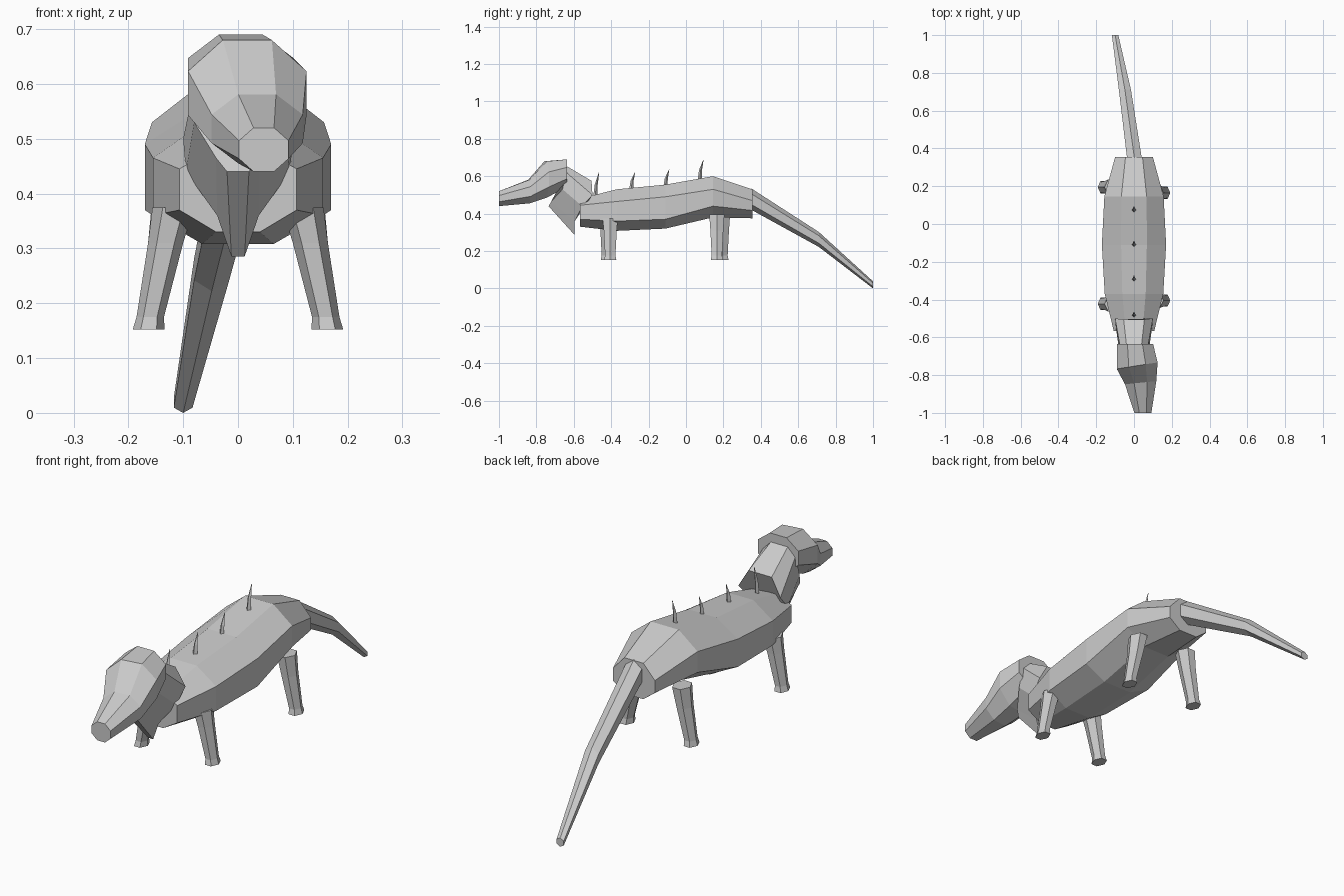
import bpy, bmesh
from math import cos, sin, pi

cube = bpy.data.objects.get("Cube")
if cube:
    bpy.data.objects.remove(cube)

GREY = (0.6, 0.6, 0.6, 1)
mat = bpy.data.materials.new("plain grey")
mat.use_nodes = True
mat.diffuse_color = GREY
bsdf = mat.node_tree.nodes["Principled BSDF"]
bsdf.inputs["Base Color"].default_value = GREY
bsdf.inputs["Roughness"].default_value = 0.8


def loft(name, rings):
    """Skin a list of equal rings of points and cap both ends."""
    bm = bmesh.new()
    rows = [[bm.verts.new(p) for p in ring] for ring in rings]
    n = len(rows[0])
    for a, b in zip(rows, rows[1:]):
        for i in range(n):
            j = (i + 1) % n
            bm.faces.new((a[i], a[j], b[j], b[i]))
    bm.faces.new(rows[0])
    bm.faces.new(rows[-1])
    bmesh.ops.recalc_face_normals(bm, faces=bm.faces)
    mesh = bpy.data.meshes.new(name)
    bm.to_mesh(mesh)
    bm.free()
    mesh.materials.append(mat)
    obj = bpy.data.objects.new(name, mesh)
    bpy.context.collection.objects.link(obj)
    return obj


def mirrored(half):
    """Close a right-hand outline by reflecting it across x = 0."""
    return half + [(-x, y, z) for x, y, z in reversed(half)]


def upright(n, cx, y, cz, w, h, turn=0.0, skew=0.0):
    """Ring facing along y, with optional yaw skew."""
    ring = []
    for i in range(n):
        a = 2 * pi * i / n + turn
        ring.append((cx + w * cos(a), y + skew * w * cos(a), cz + h * sin(a)))
    return ring


def level(n, cx, cy, z, rx, ry):
    """Ring lying flat at height z."""
    return [(cx + rx * cos(2 * pi * i / n), cy + ry * sin(2 * pi * i / n), z)
            for i in range(n)]


# Body: y, half widths (top, side, bottom), heights (top, upper, lower, bottom)
body = []
for y, wt, ws, wb, zt, zu, zl, zb in [
        (-0.567, 0.045, 0.107, 0.04, 0.48, 0.445, 0.37, 0.33),
        (-0.37, 0.062, 0.155, 0.065, 0.53, 0.465, 0.36, 0.308),
        (-0.11, 0.068, 0.17, 0.07, 0.555, 0.49, 0.37, 0.32),
        (0.145, 0.067, 0.157, 0.065, 0.6, 0.53, 0.44, 0.38),
        (0.355, 0.045, 0.10, 0.045, 0.53, 0.47, 0.417, 0.375)]:
    body.append(mirrored([(wt, y, zt), (ws, y, zu), (ws, y, zl), (wb, y, zb)]))
loft("body", body)

# Neck, with a narrow keel underneath
loft("neck", [
    mirrored([(0.04, -0.64, 0.655), (0.075, -0.64, 0.62), (0.08, -0.66, 0.53),
              (0.04, -0.72, 0.465), (0.02, -0.735, 0.44)]),
    mirrored([(0.055, -0.505, 0.575), (0.1, -0.5, 0.5), (0.095, -0.555, 0.44),
              (0.038, -0.595, 0.36), (0.012, -0.595, 0.285)])])

# Head, turned slightly to its left
K = 1 / cos(pi / 8)
loft("head", [upright(8, cx, y, cz, w * K, h * K, pi / 8, skew)
              for cx, y, cz, w, h, skew in [
                  (0.047, -1.0, 0.48, 0.045, 0.04, 0.0),
                  (0.035, -0.84, 0.518, 0.083, 0.063, 0.1),
                  (0.017, -0.75, 0.583, 0.108, 0.097, 0.16),
                  (0.005, -0.635, 0.617, 0.096, 0.073, 0.0)]])

# Tail, curving to its right
loft("tail", [upright(6, cx, y, cz, w / cos(pi / 6), h, pi / 6)
              for cx, y, cz, w, h in [
                  (0.002, 0.35, 0.477, 0.039, 0.057),
                  (-0.048, 0.71, 0.262, 0.032, 0.04),
                  (-0.1, 1.0, 0.019, 0.017, 0.019)]])

# Legs: side, hip position along the body, hip height
for name, side, y, top in [("front_left_leg", 1, -0.405, 0.375),
                           ("front_right_leg", -1, -0.423, 0.375),
                           ("back_left_leg", 1, 0.165, 0.395),
                           ("back_right_leg", -1, 0.195, 0.395)]:
    loft(name, [level(6, side * x, y, z, rx, ry) for x, z, rx, ry in [
        (0.118, top, 0.038, 0.047),
        (0.132, 0.31, 0.032, 0.04),
        (0.16, 0.175, 0.025, 0.032),
        (0.163, 0.152, 0.029, 0.038)]])

# Back spikes: base position, base height, spike height
for i, (y, z, h) in enumerate([(-0.485, 0.49, 0.13), (-0.293, 0.53, 0.09),
                               (-0.11, 0.545, 0.09), (0.073, 0.58, 0.108)]):
    loft(f"back_spike_{i + 1}", [level(4, 0, y, z, 0.011, 0.011),
                                 level(4, 0, y + 0.005, z + h * 0.5, 0.008, 0.008),
                                 level(4, 0, y + 0.02, z + h, 0.001, 0.001)])
